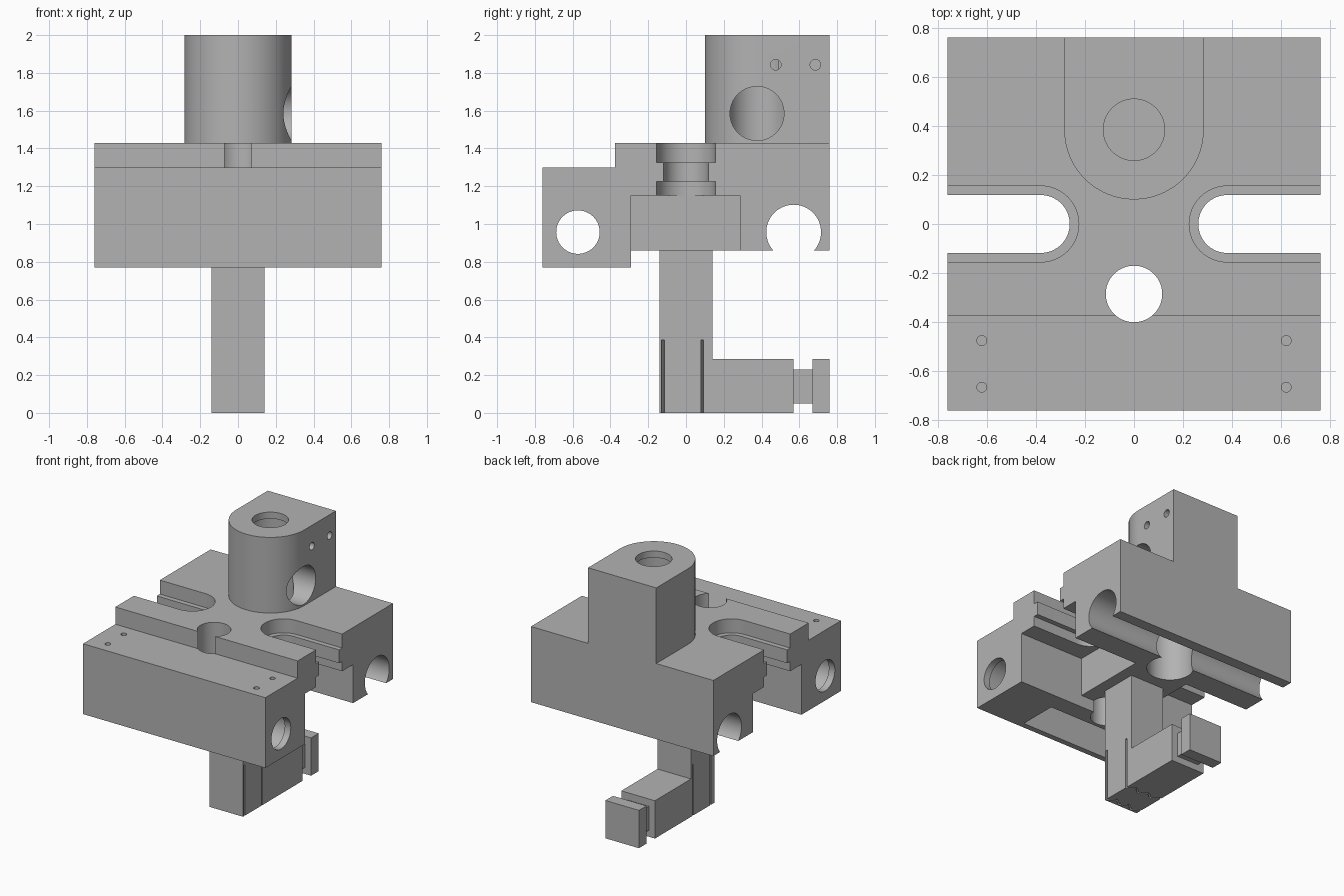
import bpy
import bmesh
import math
from mathutils import Vector

if "Cube" in bpy.data.objects:
    bpy.data.objects.remove(bpy.data.objects["Cube"])

steel = bpy.data.materials.new("machined grey")
steel.use_nodes = True
GREY = (0.45, 0.45, 0.45, 1)
steel.diffuse_color = GREY
steel.node_tree.nodes["Principled BSDF"].inputs["Base Color"].default_value = GREY


def prism(name, points, shift):
    """Extrude a closed 3D outline along a vector."""
    bm = bmesh.new()
    face = bm.faces.new([bm.verts.new(p) for p in points])
    new = bmesh.ops.extrude_face_region(bm, geom=[face])["geom"]
    verts = [g for g in new if isinstance(g, bmesh.types.BMVert)]
    bmesh.ops.translate(bm, verts=verts, vec=Vector(shift))
    bmesh.ops.recalc_face_normals(bm, faces=bm.faces)
    mesh = bpy.data.meshes.new(name)
    bm.to_mesh(mesh)
    bm.free()
    mesh.materials.append(steel)
    ob = bpy.data.objects.new(name, mesh)
    bpy.context.collection.objects.link(ob)
    return ob


def along_x(name, yz, x0, x1):
    return prism(name, [(x0, y, z) for y, z in yz], (x1 - x0, 0, 0))


def along_z(name, xy, z0, z1):
    return prism(name, [(x, y, z0) for x, y in xy], (0, 0, z1 - z0))


def box(name, x0, x1, y0, y1, z0, z1):
    return along_z(name, [(x0, y0), (x1, y0), (x1, y1), (x0, y1)], z0, z1)


def arc(cx, cy, r, start=0, sweep=360, n=64):
    count = n if sweep == 360 else n + 1
    angles = [math.radians(start + sweep * i / n) for i in range(count)]
    return [(cx + r * math.cos(a), cy + r * math.sin(a)) for a in angles]


def cut(target, cutter):
    mod = target.modifiers.new("cut", 'BOOLEAN')
    mod.operation = 'DIFFERENCE'
    mod.solver = 'EXACT'
    mod.object = cutter
    bpy.context.view_layer.objects.active = target
    bpy.ops.object.modifier_apply(modifier=mod.name)
    bpy.data.objects.remove(cutter)


HALF = 0.76

# Stepped main block
body = along_x("main_block", [(-HALF, 0.77), (-0.29, 0.77), (-0.29, 0.86), (HALF, 0.86),
                              (HALF, 1.43), (-0.375, 1.43), (-0.375, 1.3), (-HALF, 1.3)],
               -HALF, HALF)

# Side channels below, and T-shaped rounded slots above
for side in (-1, 1):
    cut(body, box("channel", *sorted((side * 0.225, side * 0.9)), -0.29, 0.285, 0.7, 1.15))
    for r, z0, z1 in ((0.155, 1.1, 1.225), (0.118, 1.1, 1.5), (0.155, 1.325, 1.5)):
        outline = [(side * x, y) for x, y in arc(0.38, 0, r, 90, 180, 32)]
        outline += [(side * 0.9, -r), (side * 0.9, r)]
        cut(body, along_z("slot", outline, z0, z1))
    # Small screw holes on the front step
    for y in (-0.475, -0.665):
        cut(body, along_z("screw_hole", arc(side * 0.62, y, 0.02, n=24), 1.15, 1.4))

# Front cross bore with narrow end lips, open underneath in the middle
BORE_Y, BORE_Z = -0.572, 0.957
cut(body, along_x("front_bore", arc(BORE_Y, BORE_Z, 0.115), -0.9, 0.9))
cut(body, along_x("front_bore_wide", arc(BORE_Y, BORE_Z, 0.145), -0.71, 0.71))
cut(body, box("bore_window", -0.38, 0.38, BORE_Y - 0.145, BORE_Y + 0.145, 0.7, BORE_Z))

# Rear cross bore and the vertical hole through the step
cut(body, along_x("rear_bore", arc(0.57, 0.957, 0.145), -0.9, 0.9))
cut(body, along_z("step_hole", arc(0, -0.285, 0.115), 0.6, 1.6))

# Round-fronted tower
TOWER_Y, TOWER_R = 0.384, 0.284
tower = along_z("tower", arc(0, TOWER_Y, TOWER_R, 180, 180, 48)
                + [(TOWER_R, HALF), (-TOWER_R, HALF)], 1.43, 2)
cut(tower, along_z("tower_mouth", arc(0, TOWER_Y, 0.125), 1.8, 2.1))
for part in (tower, body):
    cut(part, along_z("tower_bore", arc(0, TOWER_Y, 0.16), 0.7, 1.95))
cut(tower, along_x("side_port", arc(0.376, 1.585, 0.143), 0, 0.5))
for y in (0.475, 0.685):
    cut(tower, along_x("tower_screw_hole", arc(y, 1.843, 0.028, n=24), 0.12, 0.5))

# Hanging post with a foot reaching to the back
W = 0.14
post = along_x("post_and_foot", [(-W, 0), (0.57, 0), (0.57, 0.285), (W, 0.285),
                                 (W, 0.86), (-W, 0.86)], -W, W)
for y in (-0.107, 0.1):
    wave = [(-0.16 + 0.32 * i / 48, y + 0.016 * math.sin(i * math.pi / 8)) for i in range(49)]
    ribbon = [(x, v - 0.007) for x, v in wave] + [(x, v + 0.007) for x, v in reversed(wave)]
    cut(post, along_z("wavy_slit", ribbon, -0.1, 0.385))

# Narrow neck and end plate of the foot
neck = box("foot_neck", -0.09, 0.09, 0.57, 0.67, 0.05, 0.23)
plate = box("foot_end_plate", -W, W, 0.67, HALF, 0, 0.285)

# Smooth round walls, keep machined edges crisp
bpy.ops.object.select_all(action='DESELECT')
for ob in (body, tower, post):
    ob.select_set(True)
bpy.context.view_layer.objects.active = body
bpy.ops.object.shade_smooth_by_angle(angle=math.radians(30))
